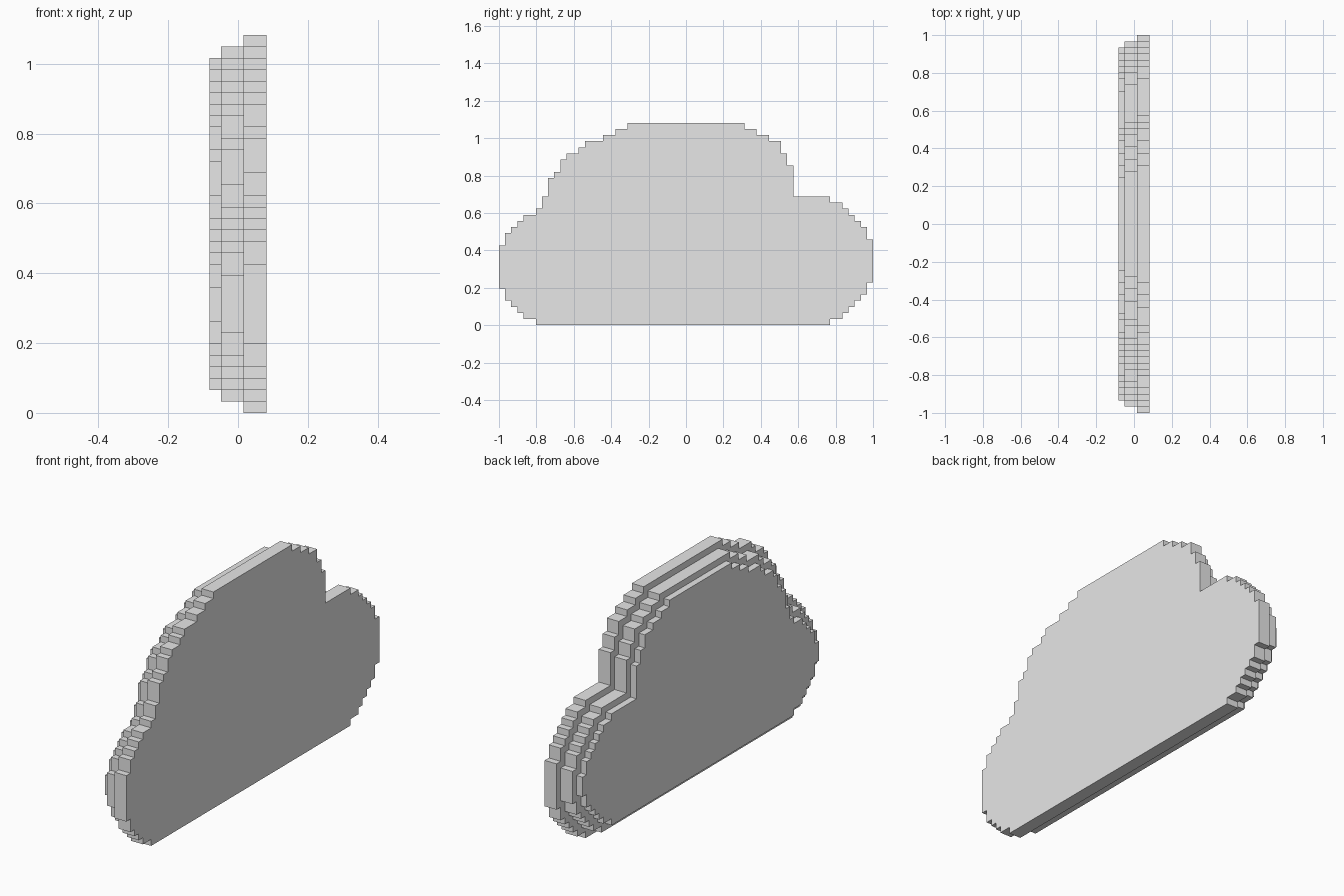
import bpy
import bmesh

cube = bpy.data.objects.get("Cube")
if cube:
    bpy.data.objects.remove(cube, do_unlink=True)

U = 2 / 61  # size of one block; the cloud is 61 blocks long, 33 high, 5 thick

grey = bpy.data.materials.new("light_grey")
grey.diffuse_color = (0.8, 0.8, 0.8, 1)
grey.use_nodes = True
grey.node_tree.nodes["Principled BSDF"].inputs["Base Color"].default_value = (0.8, 0.8, 0.8, 1)

# Stepped cloud edges: (column, height in rows up to which it holds)
FRONT = [(6, 1), (4, 2), (3, 3), (2, 4), (1, 6), (0, 13), (1, 15), (2, 16), (3, 17),
         (4, 18), (6, 19), (7, 21), (8, 24), (9, 25), (10, 27), (11, 28), (13, 29),
         (14, 30), (17, 31), (19, 32), (21, 33)]
BACK = [(54, 1), (56, 2), (57, 3), (58, 4), (59, 5), (60, 7), (61, 14), (60, 16),
        (59, 17), (58, 18), (57, 19), (56, 20), (54, 21), (48, 26), (47, 28),
        (46, 30), (44, 31), (42, 32), (40, 33)]


def columns(steps):
    """Column of the edge for every row."""
    return [next(c for c, top in steps if row < top) for row in range(steps[-1][1])]


def shrink(rows):
    """Pull the outline in by one block on every side."""
    out = {}
    for r in rows:
        near = [rows.get(r + d) for d in (-1, 0, 1)]
        if all(near):
            out[r] = (max(n[0] for n in near) + 1, min(n[1] for n in near) - 1)
    return out


def stair(rows, side):
    """Corner points of one stepped edge, bottom to top."""
    pts = []
    for r in sorted(rows):
        c = rows[r][side]
        if pts and pts[-1][0] == c:
            pts[-1] = (c, r + 1)
        else:
            pts += [(c, r), (c, r + 1)]
    return pts


def cloud_layer(name, rows, x0, x1):
    """Stepped outline extruded along x."""
    outline = stair(rows, 1) + stair(rows, 0)[::-1]
    bm = bmesh.new()
    face = bm.faces.new([bm.verts.new((x0 * U, c * U - 1, r * U)) for c, r in outline])
    ext = bmesh.ops.extrude_face_region(bm, geom=[face], use_keep_orig=True)
    moved = [g for g in ext["geom"] if isinstance(g, bmesh.types.BMVert)]
    bmesh.ops.translate(bm, verts=moved, vec=((x1 - x0) * U, 0, 0))
    bmesh.ops.recalc_face_normals(bm, faces=bm.faces)
    mesh = bpy.data.meshes.new(name)
    bm.to_mesh(mesh)
    bm.free()
    mesh.materials.append(grey)
    bpy.context.collection.objects.link(bpy.data.objects.new(name, mesh))


# Three stacked layers, each one block smaller all round than the last
rows = dict(enumerate(zip(columns(FRONT), columns(BACK))))
for name, x0, x1 in (("large_cloud_layer", 0.5, 2.5),
                     ("middle_cloud_layer", -1.5, 0.5),
                     ("small_cloud_layer", -2.5, -1.5)):
    cloud_layer(name, rows, x0, x1)
    rows = shrink(rows)
